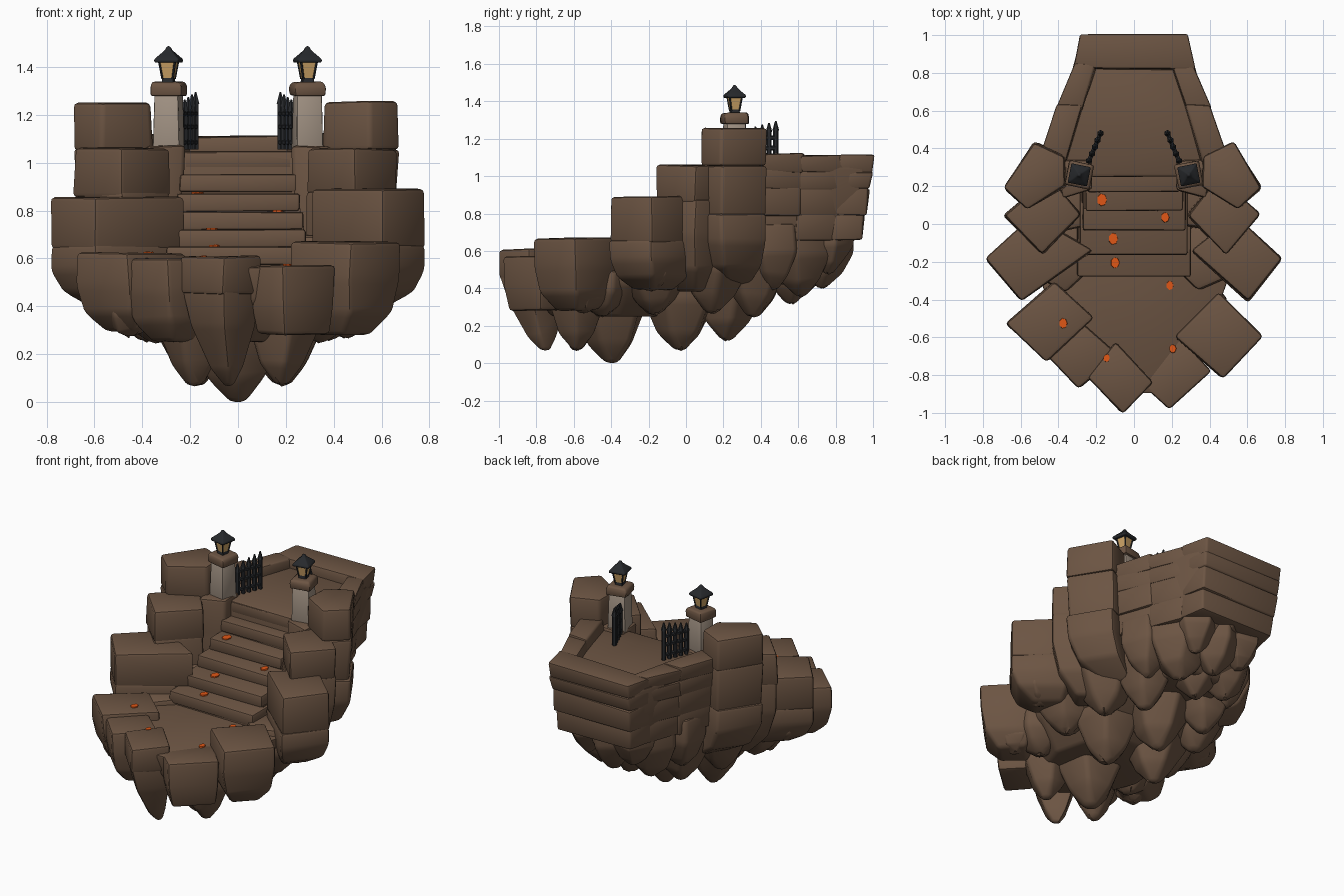
import bpy, bmesh, math, random
from mathutils import Vector

random.seed(4)
if "Cube" in bpy.data.objects:
    bpy.data.objects.remove(bpy.data.objects["Cube"])


def material(name, *rgb):
    m = bpy.data.materials.new(name)
    m.use_nodes = True
    m.diffuse_color = (*rgb, 1)
    bsdf = m.node_tree.nodes["Principled BSDF"]
    bsdf.inputs["Base Color"].default_value = (*rgb, 1)
    bsdf.inputs["Roughness"].default_value = 0.9
    return m


ROCK = material("brown rock", 0.15, 0.09, 0.056)
STONE = material("pale stone", 0.36, 0.29, 0.23)
IRON = material("dark iron", 0.02, 0.022, 0.025)
GLASS = material("amber glass", 0.6, 0.36, 0.13)
LEAF = material("orange leaf", 0.75, 0.095, 0.008)
made = []


def finish(name, bm, mat):
    bmesh.ops.recalc_face_normals(bm, faces=bm.faces[:])
    me = bpy.data.meshes.new(name)
    bm.to_mesh(me)
    bm.free()
    me.materials.append(mat)
    ob = bpy.data.objects.new(name, me)
    bpy.context.collection.objects.link(ob)
    made.append(ob)
    return ob


def loft(name, corners, levels, mat=ROCK, bevel=0.018, jitter=0.006, pivot=None):
    """Closed column: the outline repeated at each (height, scale) level."""
    bm = bmesh.new()
    c = Vector(pivot) if pivot else sum((Vector(p) for p in corners), Vector((0, 0))) / len(corners)
    rings = []
    for z, s in levels:
        ring = []
        for p in corners:
            q = c + (Vector(p) - c) * s
            dx, dy, dz = (random.uniform(-jitter, jitter) for _ in range(3))
            ring.append(bm.verts.new((q.x + dx, q.y + dy, max(0, z + dz))))
        rings.append(ring)
    n = len(corners)
    for a, b in zip(rings, rings[1:]):
        for i in range(n):
            bm.faces.new((a[i], a[(i + 1) % n], b[(i + 1) % n], b[i]))
    bm.faces.new(rings[0])
    bm.faces.new(rings[-1])
    if bevel:
        bmesh.ops.bevel(bm, geom=bm.edges[:], offset=bevel, segments=2, profile=0.5,
                        affect='EDGES', clamp_overlap=True)
    return finish(name, bm, mat)


def block(name, corners, top, bottom, pivot=None):
    """Boulder with straight upper sides and an underside narrowing towards the pivot."""
    h = top - bottom
    loft(name, corners, [(top, 1), (top - h * 0.4, 0.99), (bottom + h * 0.25, 0.85), (bottom, 0.5)],
         bevel=0.02, pivot=pivot)


def spike(name, x, y, r, top, tip):
    """Hanging rock tooth with one edge facing outwards."""
    h = top - tip
    turn = math.atan2(y - 0.1, x) + random.uniform(-0.2, 0.2)
    ring = [(x + r * math.cos(turn + i * math.tau / 5), y + r * math.sin(turn + i * math.tau / 5))
            for i in range(5)]
    loft(name, ring, [(top, 1), (tip + h * 0.55, 1), (tip + h * 0.2, 0.62), (tip, 0.18)],
         bevel=0.025, jitter=0.01)


def square(x, y, half, turn=0.0):
    r = half * math.sqrt(2)
    return [(x + r * math.cos(turn + math.pi / 4 + i * math.pi / 2),
             y + r * math.sin(turn + math.pi / 4 + i * math.pi / 2)) for i in range(4)]


def bar(name, a, b, r0, r1):
    a, b = Vector(a), Vector(b)
    bm = bmesh.new()
    bmesh.ops.create_cone(bm, cap_ends=True, segments=6, radius1=r0, radius2=r1, depth=(b - a).length)
    bm.transform((b - a).to_track_quat('Z', 'Y').to_matrix().to_4x4())
    bmesh.ops.translate(bm, verts=bm.verts[:], vec=(a + b) / 2)
    return finish(name, bm, IRON)


def mirrored(half):
    return half + [(-x, y) for x, y in reversed(half)]


# Upper deck, lower floor and the mass beneath them
loft("upper_deck", mirrored([(0.29, 0.96), (0.43, 0.45), (0.36, 0.25)]),
     [(1.05, 1), (0.8, 0.93), (0.62, 0.8), (0.42, 0.5)], jitter=0, pivot=(0, 0.35))
loft("lower_floor", [(0.35, 0.3), (0.5, -0.3), (0.36, -0.7), (0.1, -0.9), (-0.05, -0.9),
                     (-0.24, -0.8), (-0.34, -0.7), (-0.5, -0.3), (-0.35, 0.3)],
     [(0.565, 1), (0.42, 0.92), (0.25, 0.6)], jitter=0)

# Stairs
fronts = [-0.28, -0.165, -0.035, 0.07, 0.17, 0.25]
treads = [0.65, 0.72, 0.795, 0.87, 0.95, 1.045]
for i, (y, z) in enumerate(zip(fronts, treads)):
    w = 0.3 - i * 0.014
    loft("step_%d" % (i + 1), [(-w, y), (w, y), (w, 0.36), (-w, 0.36)],
         [(z, 1), (z - 0.075, 1)], bevel=0.012, jitter=0.003)
    loft("riser_%d" % (i + 1), [(-w, y + 0.012), (w, y + 0.012), (w, 0.34), (-w, 0.34)],
         [(z - 0.06, 1), (0.5, 1)], bevel=0)

# Layered rim around the deck, stepping inwards with depth
layers = [(1.11, 1.02, 1), (1.025, 0.93, 0.985), (0.935, 0.79, 0.96), (0.8, 0.66, 0.92)]
back = mirrored([(0.29, 1.005), (0.325, 0.825)])
for k, (top, low, s) in enumerate(layers):
    loft("back_rim_%d" % k, back, [(top, s), (low, s - 0.02)], bevel=0.012, pivot=(0, 0.35))
    for side, m in (("left", 1), ("right", -1)):
        wall = [(m * 0.315, 0.85), (m * 0.41, 0.61), (m * 0.28, 0.6), (m * 0.2, 0.85)]
        loft("%s_rim_back_%d" % (side, k), wall, [(top, s), (low, s - 0.02)], bevel=0.012, pivot=(0, 0.35))
        wall = [(m * 0.405, 0.63), (m * 0.5, 0.36), (m * 0.36, 0.33), (m * 0.275, 0.63)]
        loft("%s_rim_front_%d" % (side, k), wall, [(top + 0.01, s), (low, s - 0.02)], bevel=0.012, pivot=(0, 0.35))

for side, m in (("left", 1), ("right", -1)):
    out = 0 if m > 0 else 0.02

    def flip(*pts):
        return [(m * x, y) for x, y in pts]

    # Stepped boulders beside the stairs
    high = flip((0.525, 0.435), (0.675 + out, 0.19), (0.55 + out, 0.08), (0.36, 0.2), (0.37, 0.36))
    loft(side + "_high_boulder", high, [(1.255, 0.99), (1.05, 1)])
    loft(side + "_high_boulder_base", high, [(1.06, 1), (0.78, 0.97)], pivot=(m * 0.2, 0.27))
    block(side + "_high_boulder_root", high, 0.8, 0.42, (m * 0.12, 0.25))
    middle = flip((0.67 + out, 0.05), (0.485, -0.165), (0.28, 0.05), (0.45, 0.25))
    loft(side + "_middle_boulder", middle, [(1.06, 0.99), (0.86, 1.01)])
    block(side + "_middle_boulder_base", middle, 0.88, 0.38, (m * 0.3, 0.05))
    inner = 0.3 if m > 0 else 0.21
    low = flip((0.79, -0.185), (0.6, -0.415), (inner, -0.14), (0.54, 0.05))
    loft(side + "_low_boulder", low, [(0.89 if m > 0 else 0.855, 0.985), (0.64, 0.97)])
    block(side + "_low_boulder_base", low, 0.66, 0.39, (m * 0.45, -0.17))
    loft(side + "_stair_wall", flip((0.225, 0.18), (0.38, 0.14), (0.42, 0.34), (0.23, 0.34)),
         [(1.07, 1), (0.84, 1), (0.55, 1)])

    # Gate post with its lantern
    x, y, turn = m * 0.29, 0.26, m * 0.2
    loft(side + "_post", square(x, y, 0.058, turn), [(1.29, 0.9), (1.05, 1)], STONE, 0.008, 0.002)
    loft(side + "_post_cap", square(x, y, 0.066, turn), [(1.338, 0.88), (1.32, 1), (1.28, 1)],
         bevel=0.012, jitter=0.003)
    loft(side + "_lantern_foot", square(x, y, 0.025, turn), [(1.36, 0.85), (1.33, 1)], IRON, 0, 0)
    loft(side + "_lantern_glass", square(x, y, 0.034, turn), [(1.425, 1), (1.355, 0.68)], GLASS, 0, 0)
    loft(side + "_lantern_roof", square(x, y, 0.053, turn),
         [(1.487, 0.12), (1.472, 0.25), (1.455, 0.55), (1.432, 1), (1.418, 0.95)], IRON, 0.005, 0)
    for p, q in zip(square(x, y, 0.022, turn), square(x, y, 0.034, turn)):
        bar(side + "_lantern_frame", (*p, 1.35), (*q, 1.425), 0.005, 0.005)

    # Open iron gate
    hinge, end = Vector((m * 0.238, 0.335, 0)), Vector((m * 0.177, 0.48, 0))
    for k in range(5):
        p = hinge.lerp(end, k / 4)
        tip = 1.21 + 0.01 * k
        bar(side + "_gate_bar", p + Vector((0, 0, 1.055)), p + Vector((0, 0, tip)), 0.014, 0.014)
        bar(side + "_gate_point", p + Vector((0, 0, tip - 0.005)), p + Vector((0, 0, tip + 0.045)), 0.018, 0.004)
    for z in (1.085, 1.15, 1.205):
        rise = Vector((0, 0, z))
        bar(side + "_gate_rail", hinge + rise, end + rise, 0.013, 0.013)

# Boulders edging the lower floor
block("left_floor_boulder", [(0.45, -0.36), (0.685, -0.59), (0.47, -0.825), (0.215, -0.6)],
      0.67, 0.28, (0.42, -0.57))
block("right_floor_boulder", [(-0.42, -0.3), (-0.685, -0.53), (-0.46, -0.735), (-0.21, -0.5)],
      0.622, 0.29, (-0.42, -0.5))
block("right_corner_boulder", [(-0.29, -0.87), (-0.48, -0.68), (-0.3, -0.5), (-0.08, -0.7)],
      0.6, 0.25, (-0.25, -0.65))
front_left = [(0.19, -0.985), (0.05, -0.85), (0.24, -0.6), (0.415, -0.78)]
loft("front_left_boulder", front_left, [(0.57, 1), (0.4, 0.97), (0.28, 0.88)], pivot=(0.22, -0.72))
tip_block = [(-0.06, -1.01), (-0.25, -0.81), (-0.1, -0.62), (0.1, -0.84)]
loft("front_boulder", tip_block, [(0.61, 0.99), (0.45, 0.98)])
loft("front_boulder_root", tip_block, [(0.47, 0.95), (0.32, 0.78), (0.14, 0.42), (0.07, 0.15)],
     bevel=0.025, pivot=(-0.03, -0.74))

# Hanging rock teeth: centre ones, then mirrored pairs
for x, y, r, top, tip in [(0, -0.4, 0.21, 0.5, 0.0), (0, 0.22, 0.21, 0.65, 0.12),
                          (0, 0.56, 0.2, 0.75, 0.32), (0, 0.73, 0.17, 0.75, 0.4),
                          (0, 0.8, 0.13, 0.75, 0.6)]:
    spike("centre_tooth", x, y, r, top, tip)
for x, y, r, top, tip in [(0.18, -0.58, 0.16, 0.5, 0.07), (0.18, -0.03, 0.2, 0.55, 0.07),
                          (0.34, -0.45, 0.17, 0.5, 0.25), (0.45, -0.55, 0.12, 0.42, 0.27),
                          (0.38, -0.17, 0.19, 0.6, 0.26), (0.57, -0.19, 0.14, 0.55, 0.39),
                          (0.34, 0.14, 0.2, 0.7, 0.27), (0.22, 0.36, 0.2, 0.75, 0.25),
                          (0.29, 0.46, 0.16, 0.75, 0.4), (0.17, 0.61, 0.19, 0.75, 0.36),
                          (0.16, 0.76, 0.14, 0.75, 0.48)]:
    spike("left_tooth", x, y, r, top, tip)
    spike("right_tooth", -x, y, r, top, tip)

# Fallen leaves
for x, y, z, r in [(-0.17, 0.128, 0.874, 0.034), (0.165, 0.035, 0.799, 0.028), (-0.11, -0.078, 0.724, 0.032),
                   (-0.1, -0.205, 0.654, 0.03), (0.19, -0.325, 0.567, 0.025), (-0.375, -0.525, 0.625, 0.028),
                   (0.205, -0.66, 0.574, 0.024), (-0.145, -0.71, 0.608, 0.022)]:
    ring = [(x + r * 0.8 * math.cos(a), y + r * math.sin(a)) for a in (i * math.tau / 7 for i in range(7))]
    loft("leaf", ring, [(z + 0.003, 0.95), (z - 0.005, 1)], LEAF, 0, 0.001)

# Soft shading with crisp corners
bpy.ops.object.select_all(action='DESELECT')
for ob in made:
    ob.select_set(True)
bpy.context.view_layer.objects.active = made[0]
bpy.ops.object.shade_smooth_by_angle(angle=math.radians(40))
